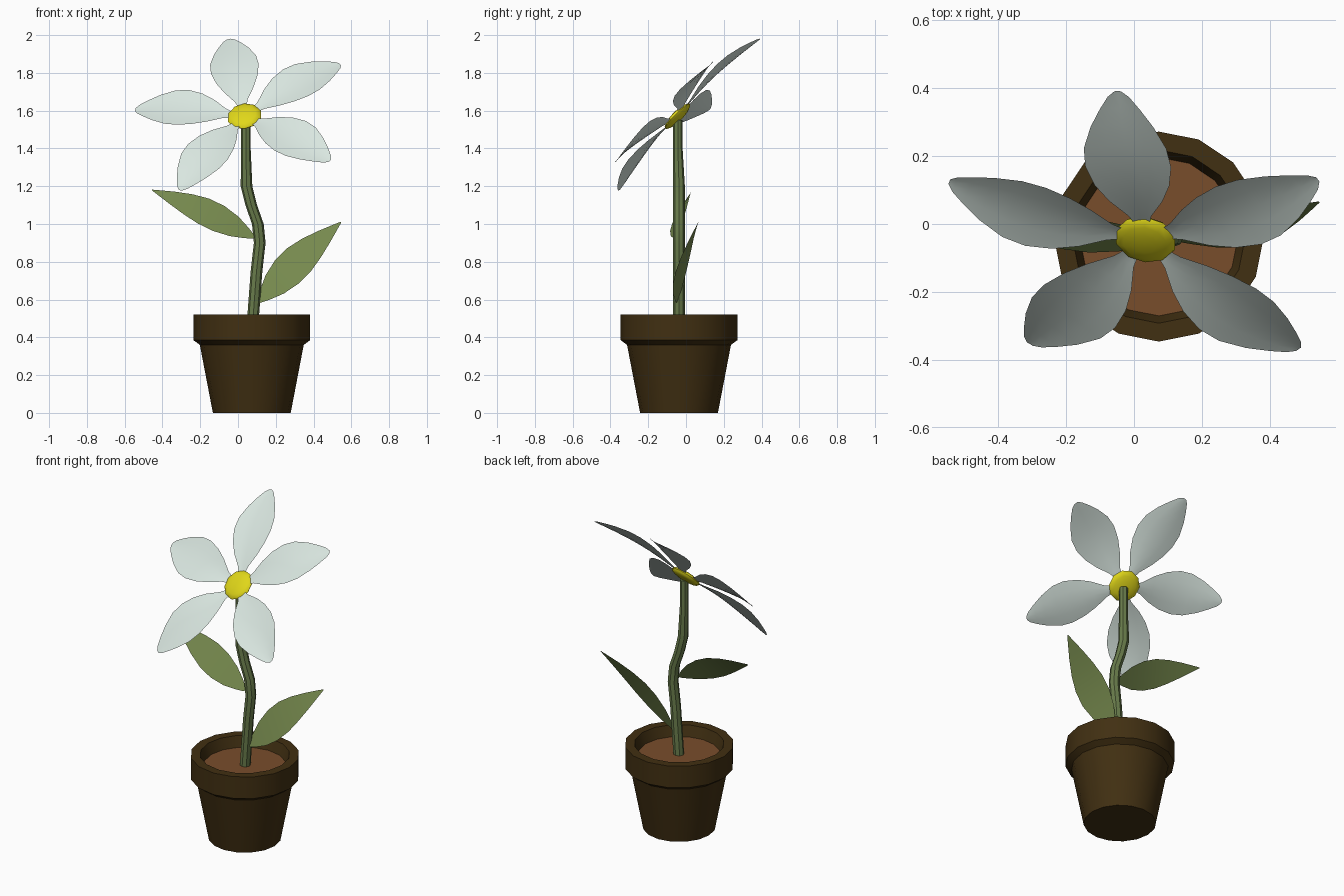
import bpy, bmesh, math
from mathutils import Vector, Matrix

cube = bpy.data.objects.get("Cube")
if cube:
    bpy.data.objects.remove(cube, do_unlink=True)


def material(name, r, g, b):
    m = bpy.data.materials.new(name)
    m.use_nodes = True
    m.diffuse_color = (r, g, b, 1)
    bsdf = m.node_tree.nodes["Principled BSDF"]
    bsdf.inputs["Base Color"].default_value = (r, g, b, 1)
    bsdf.inputs["Roughness"].default_value = 0.8
    return m


CLAY = material("dark clay", 0.053, 0.029, 0.006)
SOIL = material("soil brown", 0.19, 0.075, 0.024)
STEM = material("stem green", 0.14, 0.2, 0.07)
LEAF = material("leaf green", 0.18, 0.25, 0.075)
PETAL = material("petal white", 0.7, 0.8, 0.75)
YELLOW = material("centre yellow", 0.75, 0.68, 0.01)


def finish(name, bm, mat, angle=35):
    mesh = bpy.data.meshes.new(name)
    bm.to_mesh(mesh)
    bm.free()
    mesh.materials.append(mat)
    obj = bpy.data.objects.new(name, mesh)
    bpy.context.collection.objects.link(obj)
    bpy.ops.object.select_all(action='DESELECT')
    obj.select_set(True)
    bpy.context.view_layer.objects.active = obj
    bpy.ops.object.shade_smooth_by_angle(angle=math.radians(angle))
    return obj


def loft(name, rings, sides, mat, cap_start=True, cap_end=True):
    """Join horizontal rings given as (x, y, z, radius)."""
    bm = bmesh.new()
    loops = []
    for x, y, z, r in rings:
        angles = [math.tau * i / sides for i in range(sides)]
        loops.append([bm.verts.new((x + r * math.cos(a), y + r * math.sin(a), z)) for a in angles])
    for a, b in zip(loops, loops[1:]):
        for i in range(sides):
            j = (i + 1) % sides
            bm.faces.new((a[i], a[j], b[j], b[i]))
    if cap_start:
        bm.faces.new(loops[0][::-1])
    if cap_end:
        bm.faces.new(loops[-1])
    return finish(name, bm, mat)


def blade(name, base, tip, lateral, normal, profile, arch, cup, mat):
    """Thin sheet along base-tip; profile holds (position, half width)."""
    bm = bmesh.new()
    rows = []
    for t, w in profile:
        row = []
        for s in (-1, -0.5, 0, 0.5, 1):
            lift = arch * math.sin(math.pi * t) + cup * w * s * s
            row.append(bm.verts.new(base.lerp(tip, t) + lateral * (w * s) + normal * lift))
        rows.append(row)
    for a, b in zip(rows, rows[1:]):
        for i in range(4):
            bm.faces.new((a[i], b[i], b[i + 1], a[i + 1]))
    bm.normal_update()
    if sum((f.normal.dot(normal) for f in bm.faces)) < 0:
        bmesh.ops.reverse_faces(bm, faces=bm.faces[:])
    return finish(name, bm, mat, 60)


# Pot and soil
PX, PY = 0.073, -0.037
wall = [(0.206, 0), (0.275, 0.36), (0.309, 0.385), (0.309, 0.52), (0.255, 0.52), (0.23, 0.445)]
loft("pot", [(PX, PY, z, r) for r, z in wall], 16, CLAY, cap_end=False)
loft("soil", [(PX, PY, 0.44, 0.232), (PX, PY, 0.455, 0.234)], 16, SOIL)

# Stem
path = [(0.075, 0.44), (0.098, 0.75), (0.115, 0.9), (0.105, 1.0), (0.07, 1.1),
        (0.045, 1.2), (0.042, 1.4), (0.042, 1.55)]
loft("stem", [(x, PY - 0.006 * (z > 1.3), z, 0.031 - 0.006 * (z > 1.3)) for x, z in path], 8, STEM)

# Leaves
leaf_profile = [(0, 0.12), (0.08, 0.42), (0.2, 0.78), (0.35, 1), (0.5, 1),
                (0.65, 0.8), (0.8, 0.5), (0.92, 0.22), (1, 0.03)]
for name, base, tip, lateral in (
        ("upper_right_leaf", (0.085, -0.05, 0.93), (-0.455, 0.035, 1.18), (0.03, 0.045, 0.066)),
        ("lower_left_leaf", (0.11, -0.045, 0.59), (0.545, 0.065, 1.01), (-0.062, 0.042, 0.062))):
    base, tip, lateral = Vector(base), Vector(tip), Vector(lateral)
    normal = (tip - base).cross(lateral).normalized()
    if normal.y > 0:
        normal.negate()
    blade(name, base, tip, lateral, normal, leaf_profile, 0.025, 0, LEAF)

# Tilted frame of the flower head
centre = Vector((0.035, -0.04, 1.565))
n = Vector((-0.15, -0.7, 0.7)).normalized()
u = Vector((1, 0, 0))
u = (u - n * u.dot(n)).normalized()
v = n.cross(u)

# Petals
petal_profile = [(0.08, 0.015), (0.18, 0.035), (0.3, 0.08), (0.42, 0.112), (0.55, 0.129),
                 (0.67, 0.124), (0.8, 0.094), (0.9, 0.06), (0.97, 0.032), (1, 0.01)]
for i, degrees in enumerate((32, 98, 166, 235, 319)):
    a = math.radians(degrees)
    out = u * math.cos(a) + v * math.sin(a)
    side = n.cross(out)
    blade("petal_%d" % (i + 1), centre, centre + out * 0.603, side, n,
          petal_profile, 0.03, 0.1, PETAL)

# Flower centre
bm = bmesh.new()
bmesh.ops.create_uvsphere(bm, u_segments=10, v_segments=8, radius=1)
frame = Matrix((u, v, n)).transposed().to_4x4()
bm.transform(Matrix.Translation(centre + n * 0.008) @ frame @ Matrix.Diagonal((0.093, 0.093, 0.024, 1)))
finish("flower_centre", bm, YELLOW, 50)
